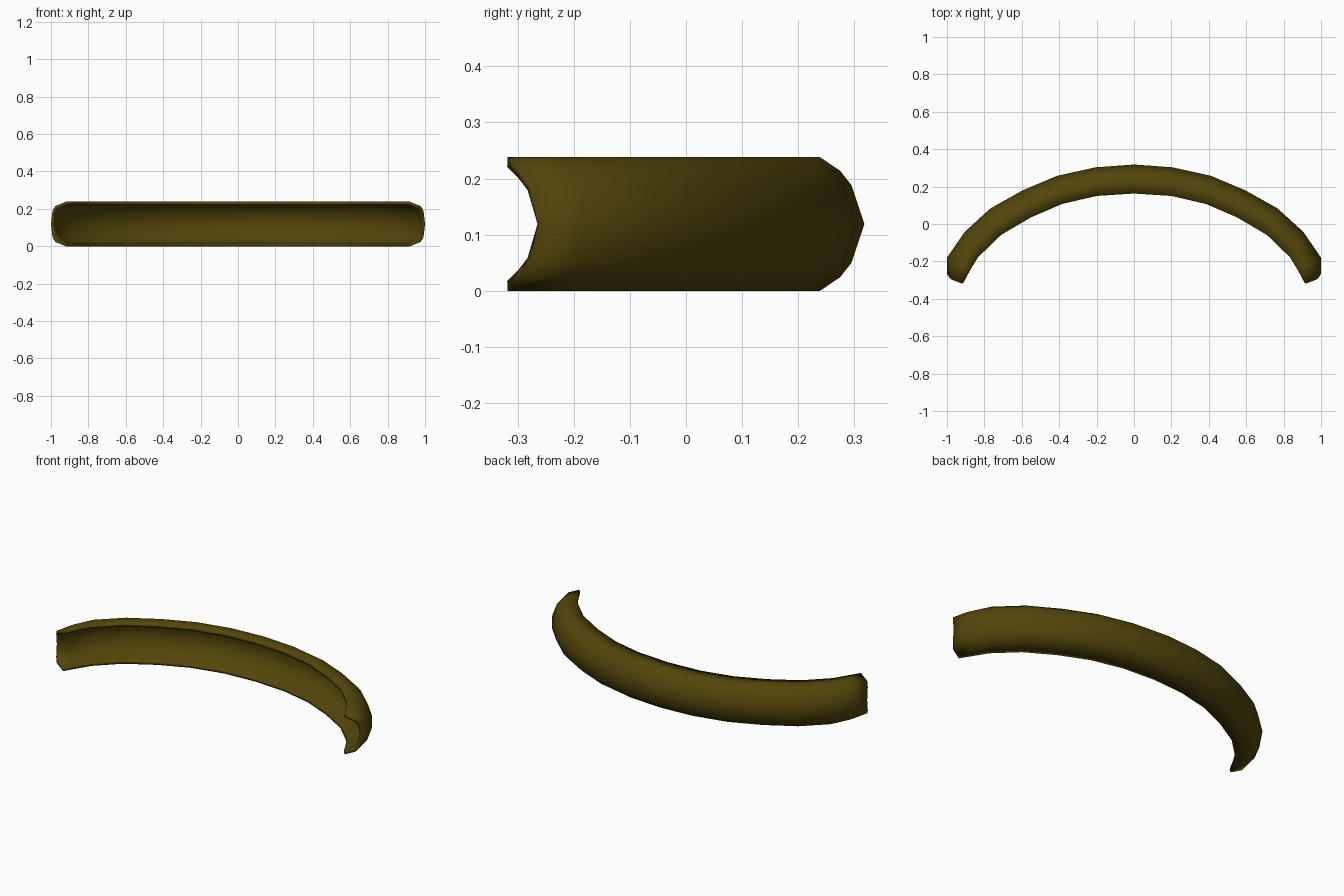
import bpy, bmesh

if "Cube" in bpy.data.objects:
    bpy.data.objects.remove(bpy.data.objects["Cube"])

# Half of the arc, centre to tip: inner edge (x, y), outer crest (x, y), lip fraction
stations = [
    ((0.00, 0.163), (0.00, 0.318), 0.49),
    ((0.20, 0.150), (0.205, 0.303), 0.49),
    ((0.385, 0.107), (0.41, 0.258), 0.49),
    ((0.55, 0.036), (0.595, 0.180), 0.49),
    ((0.71, -0.058), (0.768, 0.083), 0.49),
    ((0.834, -0.178), (0.905, -0.042), 0.48),
    ((0.875, -0.245), (1.00, -0.180), 0.36),
]
H = 0.238
# Upper half of the channel section: share of the curve past the lip, height
curve = [(0.0, H), (0.45, 0.214), (0.71, 0.188), (1.0, H / 2)]


def section(inner, outer, lip):
    pts = [(*inner, H)]
    for t, z in curve:
        f = lip + (1 - lip) * t
        pts.append((inner[0] + (outer[0] - inner[0]) * f,
                    inner[1] + (outer[1] - inner[1]) * f, z))
    return pts


rings = [section(*s) for s in stations]
# Rounded tip, where the flat lip closes to a point
rings.append([(0.92, -0.318, H), (0.92, -0.318, H), (0.978, -0.296, 0.214),
              (0.992, -0.280, 0.188), (1.0, -0.263, H / 2)])

# Mirror each section below, and the whole arc to the left
full = [r + [(x, y, H - z) for x, y, z in reversed(r[:-1])] for r in rings]
left = [[(-x, y, z) for x, y, z in r] for r in reversed(full[1:])]
full = left + full

bm = bmesh.new()
grid = [[bm.verts.new(p) for p in r] for r in full]
for a, b in zip(grid, grid[1:]):
    for i in range(len(a) - 1):
        bm.faces.new((a[i], a[i + 1], b[i + 1], b[i]))
bmesh.ops.remove_doubles(bm, verts=bm.verts, dist=0.0005)
bmesh.ops.recalc_face_normals(bm, faces=bm.faces)
# Outward side of the channel faces the back
back = max(bm.faces, key=lambda f: f.calc_center_median().y)
if back.normal.y < 0:
    bmesh.ops.reverse_faces(bm, faces=bm.faces)
for f in bm.faces:
    f.smooth = True

mesh = bpy.data.meshes.new("curved_channel")
bm.to_mesh(mesh)
bm.free()
mat = bpy.data.materials.new("dark_olive")
mat.diffuse_color = (0.085, 0.06, 0.003, 1)
mat.use_nodes = True
mat.node_tree.nodes["Principled BSDF"].inputs["Base Color"].default_value = mat.diffuse_color
mesh.materials.append(mat)
obj = bpy.data.objects.new("curved_channel", mesh)
bpy.context.collection.objects.link(obj)

# Thin wall, grown inwards, smooth over the rim
wall = obj.modifiers.new("wall", 'SOLIDIFY')
wall.thickness = 0.018
wall.offset = -1
